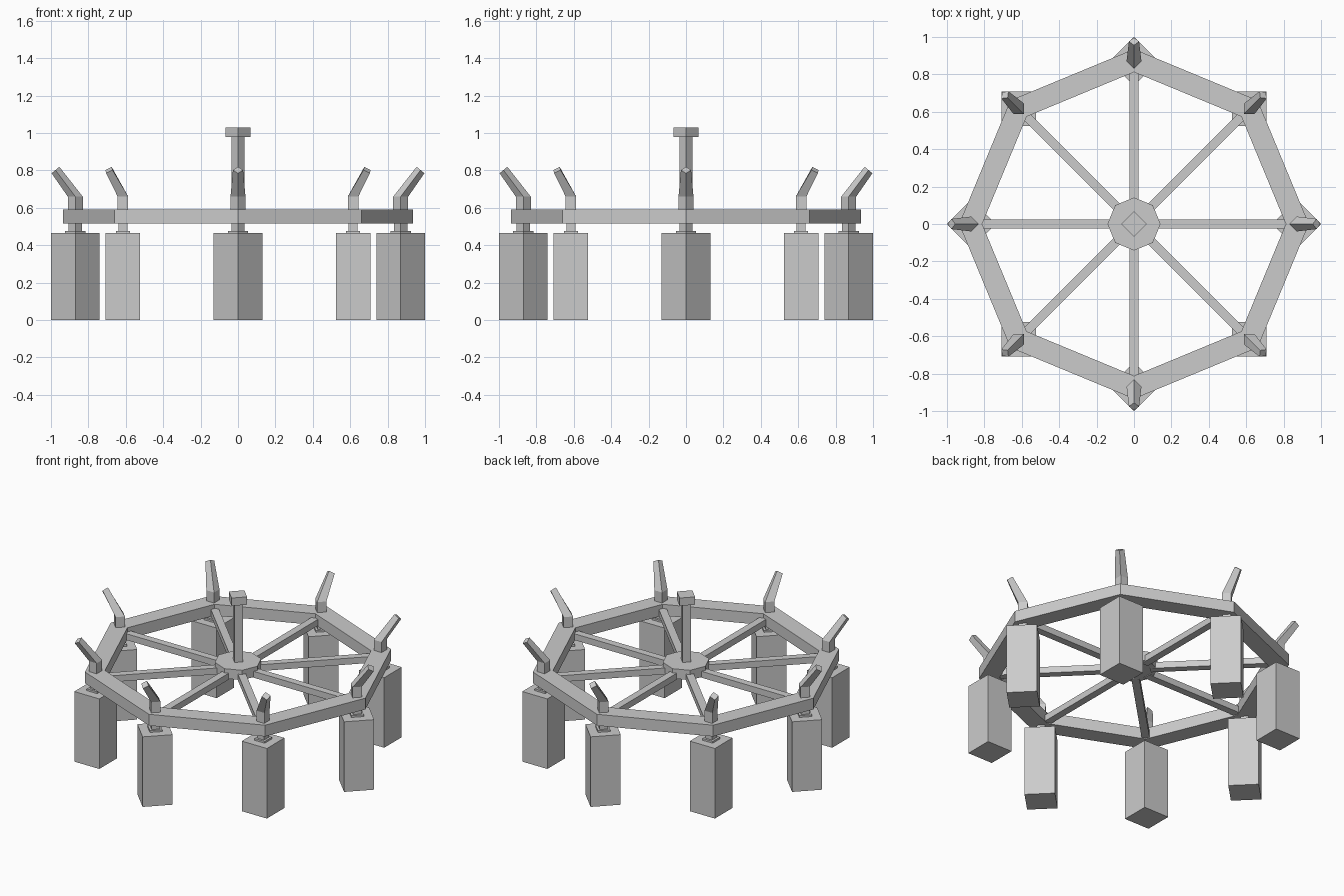
import bpy, bmesh
from math import cos, sin, pi, radians
from mathutils import Vector, Matrix

if "Cube" in bpy.data.objects:
    bpy.data.objects.remove(bpy.data.objects["Cube"])


def loft(name, rings, closed=False, angle=0.0):
    """Skin a list of point rings; cap the ends unless closed."""
    bm = bmesh.new()
    vs = [[bm.verts.new(p) for p in r] for r in rings]
    n = len(vs[0])
    for a in range(len(vs) if closed else len(vs) - 1):
        r0, r1 = vs[a], vs[(a + 1) % len(vs)]
        for i in range(n):
            j = (i + 1) % n
            bm.faces.new((r0[i], r0[j], r1[j], r1[i]))
    if not closed:
        bm.faces.new(vs[0])
        bm.faces.new(vs[-1])
    bmesh.ops.recalc_face_normals(bm, faces=bm.faces)
    bm.transform(Matrix.Rotation(angle, 4, 'Z'))
    me = bpy.data.meshes.new(name)
    bm.to_mesh(me)
    bm.free()
    ob = bpy.data.objects.new(name, me)
    bpy.context.collection.objects.link(ob)
    return ob


def poly(r, z, n=4, x=0.0, tilt=0.0):
    """Regular polygon ring with a corner on +x, optionally tilted about y."""
    rot = Matrix.Rotation(tilt, 3, 'Y')
    return [rot @ Vector((r * cos(2 * pi * i / n), r * sin(2 * pi * i / n), 0))
            + Vector((x, 0, z)) for i in range(n)]


def prism(name, r, z0, z1, n=4, x=0.0, angle=0.0):
    return loft(name, [poly(r, z0, n, x), poly(r, z1, n, x)], angle=angle)


# Octagonal rim
loft("rim", [poly(0.935, 0.515, 8), poly(0.935, 0.59, 8),
             poly(0.812, 0.59, 8), poly(0.812, 0.515, 8)], closed=True)

# Central hub, mast and mast cap
prism("hub", 0.142, 0.525, 0.59, n=8)
prism("mast", 0.035, 0.56, 0.985)
prism("mast_cap", 0.067, 0.978, 1.03)

R = 0.87
for k in range(8):
    a = k * pi / 4
    # Spoke from hub to rim
    loft(f"spoke_{k}", [[(x, y, z) for y, z in
                         ((-0.024, 0.52), (0.024, 0.52), (0.024, 0.562), (-0.024, 0.562))]
                        for x in (0.1, 0.84)], angle=a)
    # Hanging block with its collar and hanger
    prism(f"block_{k}", 0.13, 0.0, 0.465, x=R, angle=a)
    prism(f"collar_{k}", 0.054, 0.46, 0.477, x=R, angle=a)
    prism(f"hanger_{k}", 0.035, 0.47, 0.52, x=R, angle=a)
    # Bent, tapering horn leaning outward
    loft(f"horn_{k}", [poly(0.04, 0.58, x=R), poly(0.04, 0.66, x=R),
                       poly(0.027, 0.802, x=0.976, tilt=radians(40))], angle=a)
